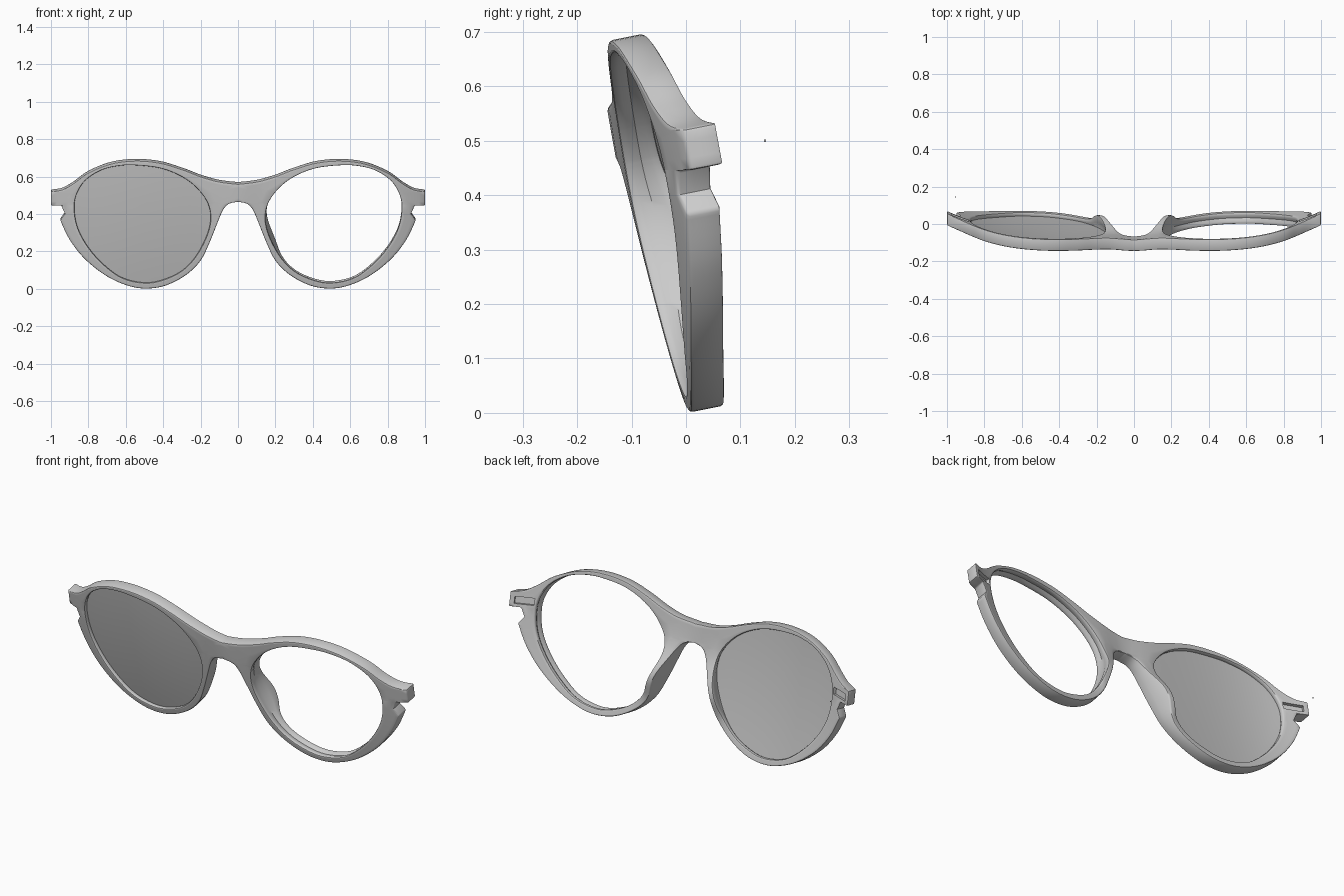
import bpy, bmesh, math
from mathutils import Vector

if "Cube" in bpy.data.objects:
    bpy.data.objects.remove(bpy.data.objects["Cube"])

T = 0.062                      # frame thickness
CX, CZ = 0.52, 0.45            # centre of one eye, all outlines are star shaped around it

def material(name, col):
    m = bpy.data.materials.new(name)
    m.diffuse_color = (*col, 1)
    m.use_nodes = True
    m.node_tree.nodes["Principled BSDF"].inputs["Base Color"].default_value = m.diffuse_color
    return m

frame_grey = material("frame grey", (0.6, 0.6, 0.6))
lens_grey = material("lens grey", (0.56, 0.56, 0.56))

def spline(pts, n, closed=False):
    """Catmull-Rom samples through 2D points (last point left out)."""
    v = [Vector(p) for p in pts]
    k = len(v)
    get = (lambda i: v[i % k]) if closed else (lambda i: v[max(0, min(k - 1, i))])
    out = []
    for i in range(k if closed else k - 1):
        a, b, c, d = get(i - 1), get(i), get(i + 1), get(i + 2)
        for s in range(n):
            t = s / n
            out.append(0.5 * (2 * b + (c - a) * t + (2 * a - 5 * b + 4 * c - d) * t * t
                              + (3 * b - a - 3 * c + d) * t ** 3))
    return out

def clamp(v):
    return max(0.0, min(1.0, v))

def place(x, z, d):
    """Wrap a front-view point at depth d onto the curved, tilted frame."""
    y = 0.118 * x ** 4 - 0.014 * math.exp(-(x / 0.1) ** 2) - 0.217 * z
    y -= 0.015 * (1 - ((z - 0.35) / 0.35) ** 2)
    pad = 0.058 * math.exp(-((z - 0.28) / 0.11) ** 2) * clamp((x - 0.03) / 0.06) * clamp((0.3 - x) / 0.1)
    pad *= (d / T) ** 2        # nose pad swells the back only
    return Vector((x + 0.4 * pad, y + d + pad, z + 0.2 * d))

# outlines of the right half
top = [(0, .56), (.1, .572), (.2, .6), (.3, .638), (.42, .673), (.55, .684), (.68, .668),
       (.8, .62), (.88, .563), (.94, .53), (1, .52)]
low = [(.95, .365), (.9, .262), (.82, .16), (.71, .072), (.6, .02), (.5, .001), (.39, .016),
       (.28, .072), (.2, .15), (.15, .25), (.11, .35), (.08, .42), (.05, .453), (0, .465)]
outer = spline(top, 6) + spline([(1, .52), (1, .445)], 3)
outer += [Vector(p) for p in ((1, .445), (.945, .445), (.925, .40))]
outer += spline(low, 6)
seam_start = len(outer)
outer += spline([(0, .465), (0, .56)], 4)

eye = [(.875, .42), (.865, .5), (.82, .575), (.74, .63), (.65, .655), (.55, .66), (.4, .64),
       (.27, .58), (.18, .49), (.147, .40), (.16, .3), (.22, .18), (.3, .095), (.4, .047),
       (.5, .031), (.62, .058), (.72, .13), (.8, .22), (.855, .32)]
polar = sorted((math.atan2(p.y - CZ, p.x - CX), math.hypot(p.x - CX, p.y - CZ))
               for p in spline(eye, 8, True))
polar = [(polar[-1][0] - math.tau, polar[-1][1])] + polar + [(polar[0][0] + math.tau, polar[0][1])]

def eye_radius(a):
    for (a0, r0), (a1, r1) in zip(polar, polar[1:]):
        if a0 <= a <= a1:
            return r0 + (r1 - r0) * (a - a0) / max(a1 - a0, 1e-9)
    return polar[-1][1]

def finish(bm, name, mat, angle=35):
    bmesh.ops.recalc_face_normals(bm, faces=bm.faces)
    me = bpy.data.meshes.new(name)
    bm.to_mesh(me)
    bm.free()
    me.materials.append(mat)
    ob = bpy.data.objects.new(name, me)
    bpy.context.collection.objects.link(ob)
    return ob

def activate(ob):
    bpy.ops.object.select_all(action='DESELECT')
    ob.select_set(True)
    bpy.context.view_layer.objects.active = ob

def smooth(ob):
    activate(ob)
    bpy.ops.object.shade_smooth_by_angle(angle=math.radians(35))

# frame front: one cross-section per outline sample, then mirrored
R = 4
bm = bmesh.new()
rings = []
for p in outer:
    a = math.atan2(p.y - CZ, p.x - CX)
    ray = Vector((math.cos(a), math.sin(a)))
    q = Vector((CX, CZ)) + ray * eye_radius(a)
    groove = q + ray * 0.007
    sec = [(q.lerp(p, i / R), 0) for i in range(R + 1)] + [(p, T / 2)]
    sec += [(p.lerp(q, i / R), T) for i in range(R + 1)]
    sec += [(q, T * .75), (groove, T * .5), (q, T * .25)]
    rings.append([bm.verts.new(place(s.x, s.y, d)) for s, d in sec])
n, m = len(rings), len(rings[0])
for i in range(n):
    r0, r1 = rings[i], rings[(i + 1) % n]
    for j in range(m):
        if i >= seam_start and j in (R, R + 1):
            continue           # leave the bridge open at the mirror plane
        k = (j + 1) % m
        bm.faces.new((r0[j], r0[k], r1[k], r1[j]))
frame = finish(bm, "frame_front", frame_grey)
activate(frame)
mir = frame.modifiers.new("mirror", 'MIRROR')
mir.merge_threshold = 0.0005
bev = frame.modifiers.new("bevel", 'BEVEL')
bev.width = 0.006
bev.segments = 2
bev.limit_method = 'ANGLE'
bev.angle_limit = math.radians(58)
bev.use_clamp_overlap = False
for name in ("mirror", "bevel"):
    bpy.ops.object.modifier_apply(modifier=name)

# hinge recesses in the back of both end pieces
for side in (1, -1):
    c = place(0.93, 0.478, T)
    ux = (place(0.96, 0.478, T) - place(0.90, 0.478, T)).normalized()
    uz = (place(0.93, 0.50, T) - place(0.93, 0.46, T)).normalized()
    uy = uz.cross(ux)
    bm = bmesh.new()
    bmesh.ops.create_cube(bm, size=1)
    for v in bm.verts:
        w = c + ux * v.co.x * 0.1 + uy * v.co.y * 0.03 + uz * v.co.z * 0.036
        v.co = (w.x * side, w.y, w.z)
    cutter = finish(bm, "hinge_cutter", frame_grey)
    cutter.hide_render = True
    activate(frame)
    cut = frame.modifiers.new("hinge", 'BOOLEAN')
    cut.operation = 'DIFFERENCE'
    cut.solver = 'EXACT'
    cut.object = cutter
    bpy.ops.object.modifier_apply(modifier="hinge")
    bpy.data.objects.remove(cutter)
smooth(frame)

# single lens on the -x side, edge seated in the groove
bm = bmesh.new()
K, N = 10, 96
sides = []
for d in (0.021, 0.041):
    mid = place(CX, CZ, d)
    centre = bm.verts.new((-mid.x, mid.y, mid.z))
    loops = []
    for k in range(1, K + 1):
        loop = []
        for i in range(N):
            a = -math.pi + math.tau * i / N
            r = (eye_radius(a) + 0.002) * k / K
            x, z = CX + r * math.cos(a), CZ + r * math.sin(a)
            y = place(x, z, 0).y + d
            loop.append(bm.verts.new((-x, y, z + 0.2 * d)))
        loops.append(loop)
    for i in range(N):
        j = (i + 1) % N
        bm.faces.new((centre, loops[0][i], loops[0][j]))
        for l0, l1 in zip(loops, loops[1:]):
            bm.faces.new((l0[i], l1[i], l1[j], l0[j]))
    # smooth out the pad-free centre height
    centre.co.y = place(CX, CZ, 0).y + d
    sides.append(loops[-1])
for i in range(N):
    j = (i + 1) % N
    bm.faces.new((sides[0][i], sides[0][j], sides[1][j], sides[1][i]))
smooth(finish(bm, "lens", lens_grey))

# tiny loose pin behind the hinge
bm = bmesh.new()
bmesh.ops.create_cube(bm, size=0.004)
bmesh.ops.translate(bm, verts=bm.verts, vec=(-0.955, 0.145, 0.5))
finish(bm, "hinge_pin", frame_grey)
